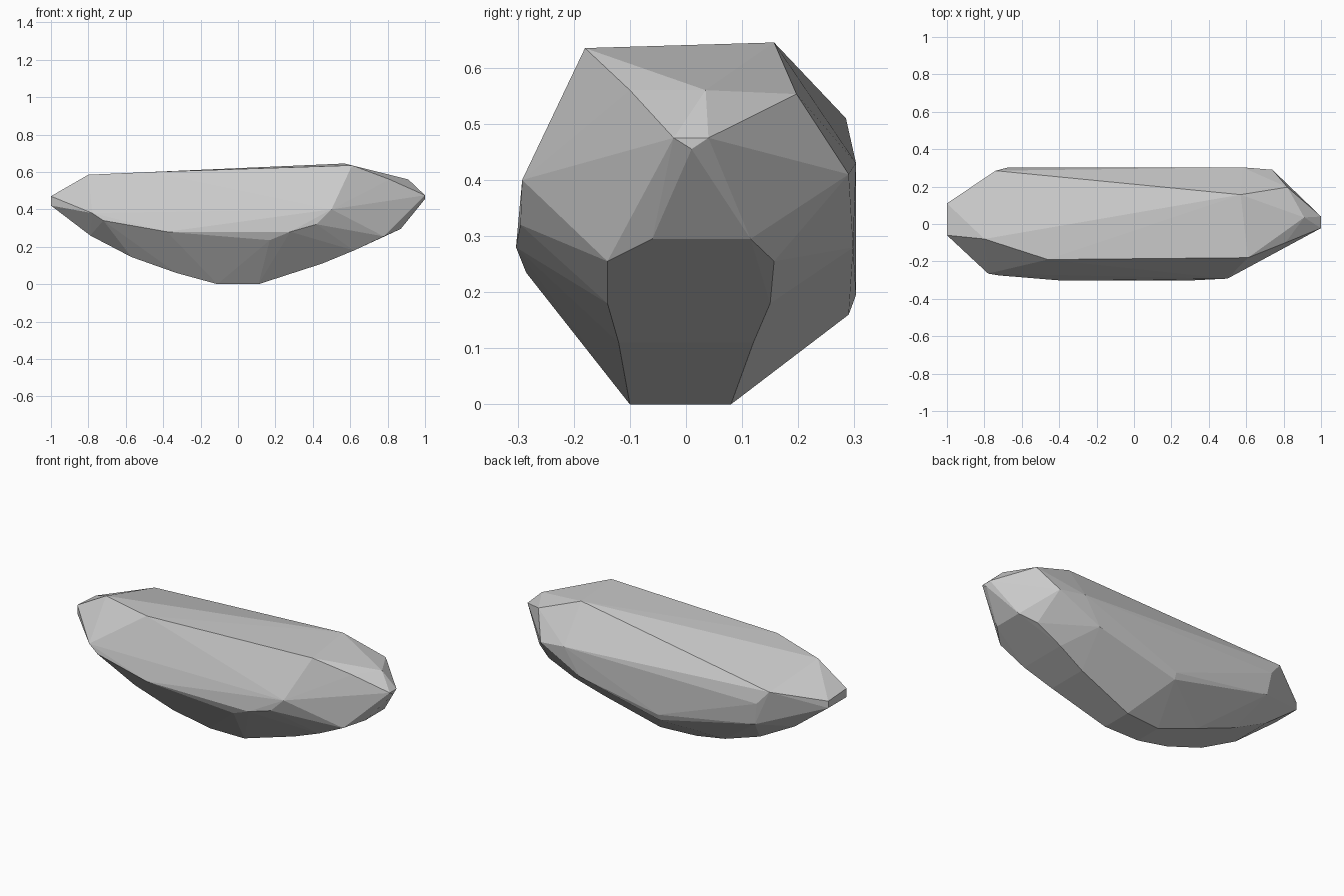
import bpy, bmesh

# Corner points of the faceted stone, grouped by region
crown = [(0.57, 0.157, 0.645), (0.61, -0.18, 0.635), (-0.46, -0.19, 0.60),
         (-0.80, -0.08, 0.585), (-0.74, 0.285, 0.51)]
right_end = [(0.82, 0.197, 0.553), (0.91, 0.035, 0.56), (0.81, -0.10, 0.56),
             (1.0, -0.022, 0.475), (1.0, 0.04, 0.475), (1.0, 0.01, 0.455),
             (0.87, -0.06, 0.295), (0.87, 0.115, 0.295),
             (0.78, -0.14, 0.255), (0.78, 0.157, 0.255)]
left_end = [(-1.0, -0.06, 0.47), (-1.0, -0.06, 0.42), (-1.0, 0.11, 0.46),
            (-1.0, 0.11, 0.42), (-0.79, -0.13, 0.26), (-0.79, 0.12, 0.26)]
front_side = [(0.50, -0.292, 0.40), (0.42, -0.295, 0.32), (0.28, -0.303, 0.28),
              (-0.38, -0.303, 0.28), (-0.72, -0.275, 0.34),
              (-0.78, -0.265, 0.38), (0.17, -0.285, 0.235)]
back_side = [(-0.67, 0.303, 0.43), (0.58, 0.303, 0.43), (0.74, 0.29, 0.41),
             (0.48, 0.298, 0.28), (-0.03, 0.303, 0.195), (-0.03, 0.29, 0.16),
             (-0.65, 0.29, 0.30)]

# Curved underside: x, z and the y range of each station
keel = [(-0.57, 0.145, -0.14, 0.13), (-0.33, 0.06, -0.13, 0.11),
        (-0.11, 0.0, -0.10, 0.06), (0.11, 0.0, -0.10, 0.08),
        (0.45, 0.11, -0.12, 0.12), (0.62, 0.18, -0.14, 0.15)]
underside = [(x, y, z) for x, z, y0, y1 in keel for y in (y0, y1)]

# Wrap the points in a convex skin
bm = bmesh.new()
for p in crown + right_end + left_end + front_side + back_side + underside:
    bm.verts.new(p)
hull = bmesh.ops.convex_hull(bm, input=bm.verts)
loose = [v for v in bm.verts if not v.link_faces]
bmesh.ops.delete(bm, geom=loose, context='VERTS')
bmesh.ops.recalc_face_normals(bm, faces=bm.faces)

mesh = bpy.data.meshes.new("stone")
bm.to_mesh(mesh)
bm.free()
stone = bpy.data.objects.new("stone", mesh)
bpy.context.collection.objects.link(stone)
